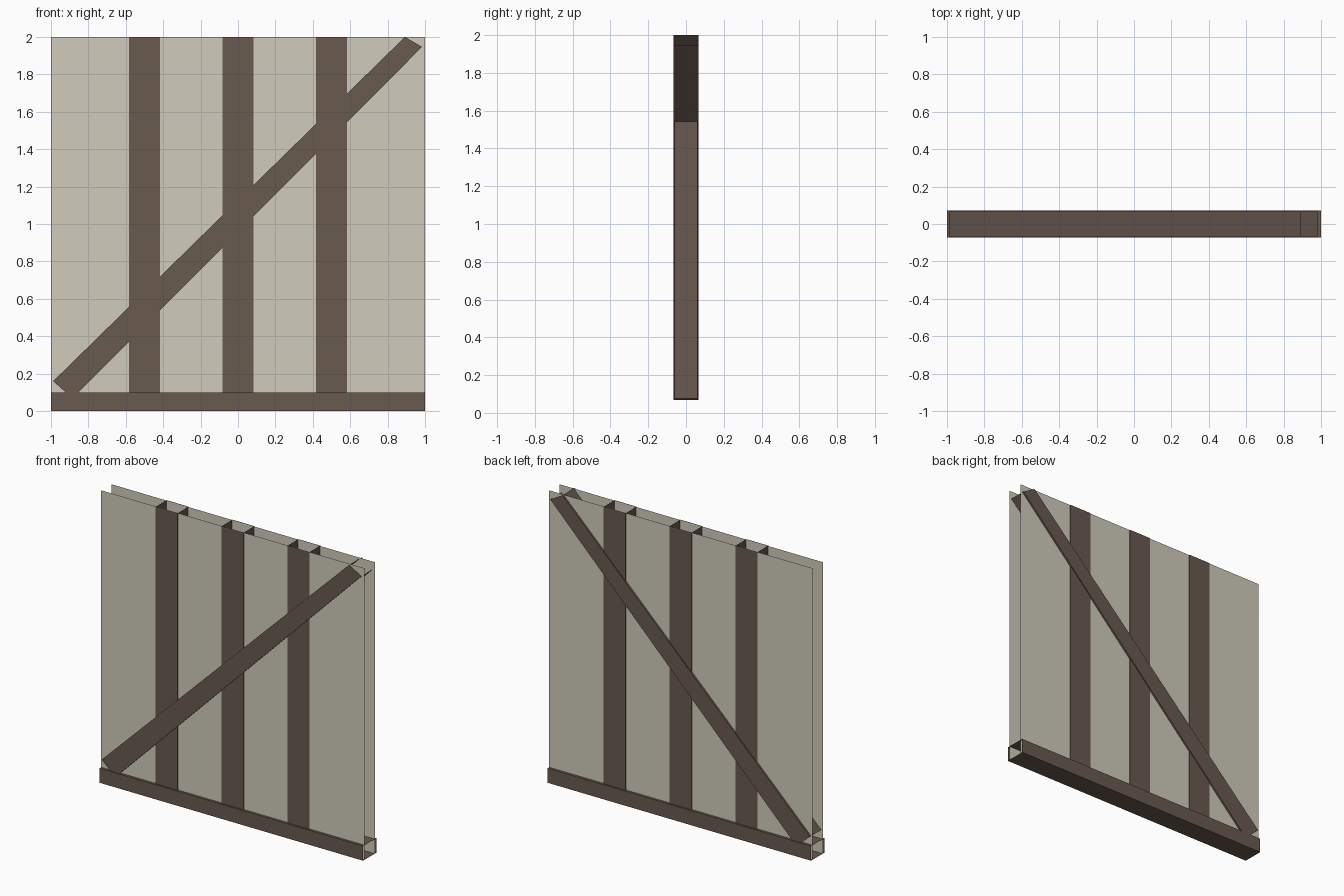
import bpy

if "Cube" in bpy.data.objects:
    bpy.data.objects.remove(bpy.data.objects["Cube"])


def material(name, rgb):
    m = bpy.data.materials.new(name)
    m.diffuse_color = (*rgb, 1.0)
    m.use_nodes = True
    m.node_tree.nodes["Principled BSDF"].inputs["Base Color"].default_value = m.diffuse_color
    return m


WOOD = material("dark_brown_wood", (0.138, 0.100, 0.078))
PLASTER = material("pale_plaster", (0.630, 0.597, 0.503))


def add_mesh(name, verts, faces, mat):
    mesh = bpy.data.meshes.new(name)
    mesh.from_pydata(verts, [], faces)
    mesh.materials.append(mat)
    mesh.update()
    obj = bpy.data.objects.new(name, mesh)
    bpy.context.collection.objects.link(obj)
    return obj


def beam(name, outline, half_depth):
    """Open-ended hollow beam; the outline (x, z) runs counter-clockwise
    as start, end, end, start, and both ends stay open."""
    verts = [(x, y, z) for y in (-half_depth, half_depth) for x, z in outline]
    faces = [(0, 1, 2, 3), (7, 6, 5, 4), (1, 0, 4, 5), (3, 2, 6, 7)]
    return add_mesh(name, verts, faces, WOOD)


# Plaster sheets, front and back
for name, y, face in (("front_panel", -0.055, (0, 1, 2, 3)),
                      ("back_panel", 0.055, (3, 2, 1, 0))):
    corners = [(-1, y, 0), (1, y, 0), (1, y, 2), (-1, y, 2)]
    add_mesh(name, corners, [face], PLASTER)

# Bottom sill
beam("bottom_sill", [(-1, 0), (1, 0), (1, 0.1), (-1, 0.1)], 0.072)

# Three upright posts, let into the sill
HALF = 0.083
for label, x in (("left", -0.5), ("middle", 0.0), ("right", 0.5)):
    beam(label + "_post", [(x + HALF, 0.075), (x + HALF, 2.0),
                           (x - HALF, 2.0), (x - HALF, 0.075)], 0.060)

# Diagonal brace with skewed ends
beam("diagonal_brace", [(-0.885, 0.067), (0.984, 1.947),
                        (0.892, 2.0), (-0.988, 0.16)], 0.067)
